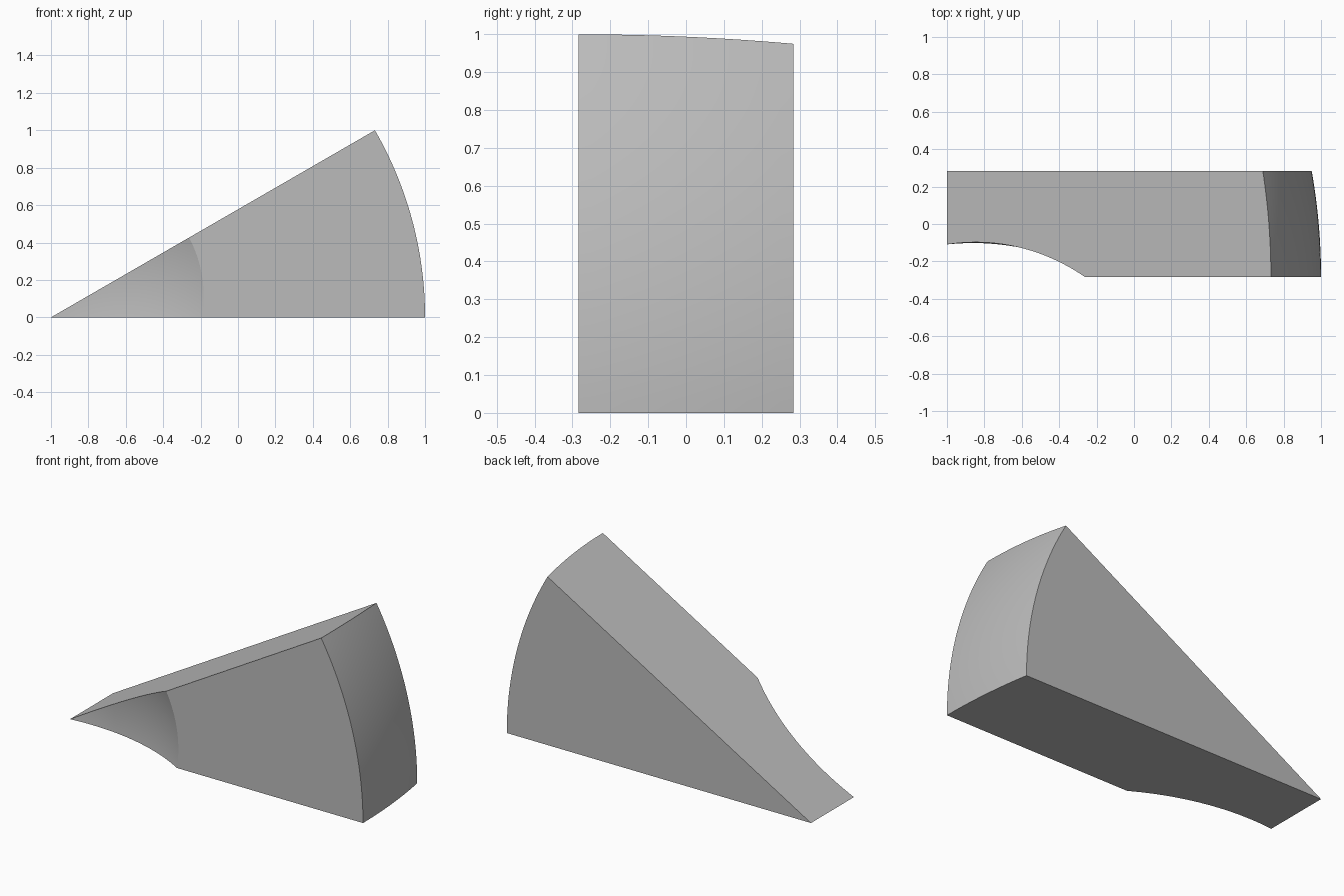
import bpy, bmesh, math

if "Cube" in bpy.data.objects:
    bpy.data.objects.remove(bpy.data.objects["Cube"])

HALF, APEX_X, ANGLE = 0.284, -1.0, math.radians(30)
ROWS, COLS = 16, 32

grey = bpy.data.materials.new("plain grey")
grey.diffuse_color = (0.5, 0.5, 0.5, 1)
grey.use_nodes = True
grey.node_tree.nodes["Principled BSDF"].inputs["Base Color"].default_value = grey.diffuse_color

# Wedge segment: arcs around the apex edge, slightly shrinking towards the back
bm = bmesh.new()
apex, arcs = [], []
for i in range(ROWS + 1):
    t = i / ROWS
    y = -HALF + 2 * HALF * t
    r = 2 - 0.05 * t * t
    if i in (0, ROWS):
        apex.append(bm.verts.new((APEX_X, y, 0)))
    arcs.append([bm.verts.new((APEX_X + r * math.cos(ANGLE * j / COLS), y,
                               r * math.sin(ANGLE * j / COLS)))
                 for j in range(COLS + 1)])
for a, b in zip(arcs, arcs[1:]):
    for j in range(COLS):
        bm.faces.new((a[j], b[j], b[j + 1], a[j + 1]))
bm.faces.new([apex[0]] + arcs[0])                                 # front
bm.faces.new([apex[1]] + arcs[-1][::-1])                          # back
bm.faces.new(apex[::-1] + [row[0] for row in arcs])               # underside
bm.faces.new(apex + [row[-1] for row in reversed(arcs)])          # sloping top
bmesh.ops.recalc_face_normals(bm, faces=bm.faces)
mesh = bpy.data.meshes.new("wedge_segment")
bm.to_mesh(mesh)
bm.free()
mesh.materials.append(grey)
wedge = bpy.data.objects.new("wedge_segment", mesh)
bpy.context.collection.objects.link(wedge)

# Round hollow in the front of the tip
bpy.ops.mesh.primitive_uv_sphere_add(segments=192, ring_count=96, radius=1.319,
                                     location=(-0.86, -1.416, 0.111),
                                     rotation=(math.radians(90), 0, 0))
cutter = bpy.context.object
cutter.name = "hollow_cutter"
cutter.hide_render = True
cutter.data.materials.append(grey)

bpy.ops.object.select_all(action='DESELECT')
wedge.select_set(True)
bpy.context.view_layer.objects.active = wedge
cut = wedge.modifiers.new("hollow", 'BOOLEAN')
cut.operation, cut.solver, cut.object = 'DIFFERENCE', 'EXACT', cutter
bpy.ops.object.modifier_apply(modifier=cut.name)
bpy.data.objects.remove(cutter, do_unlink=True)
bpy.ops.object.shade_smooth_by_angle(angle=math.radians(20))
